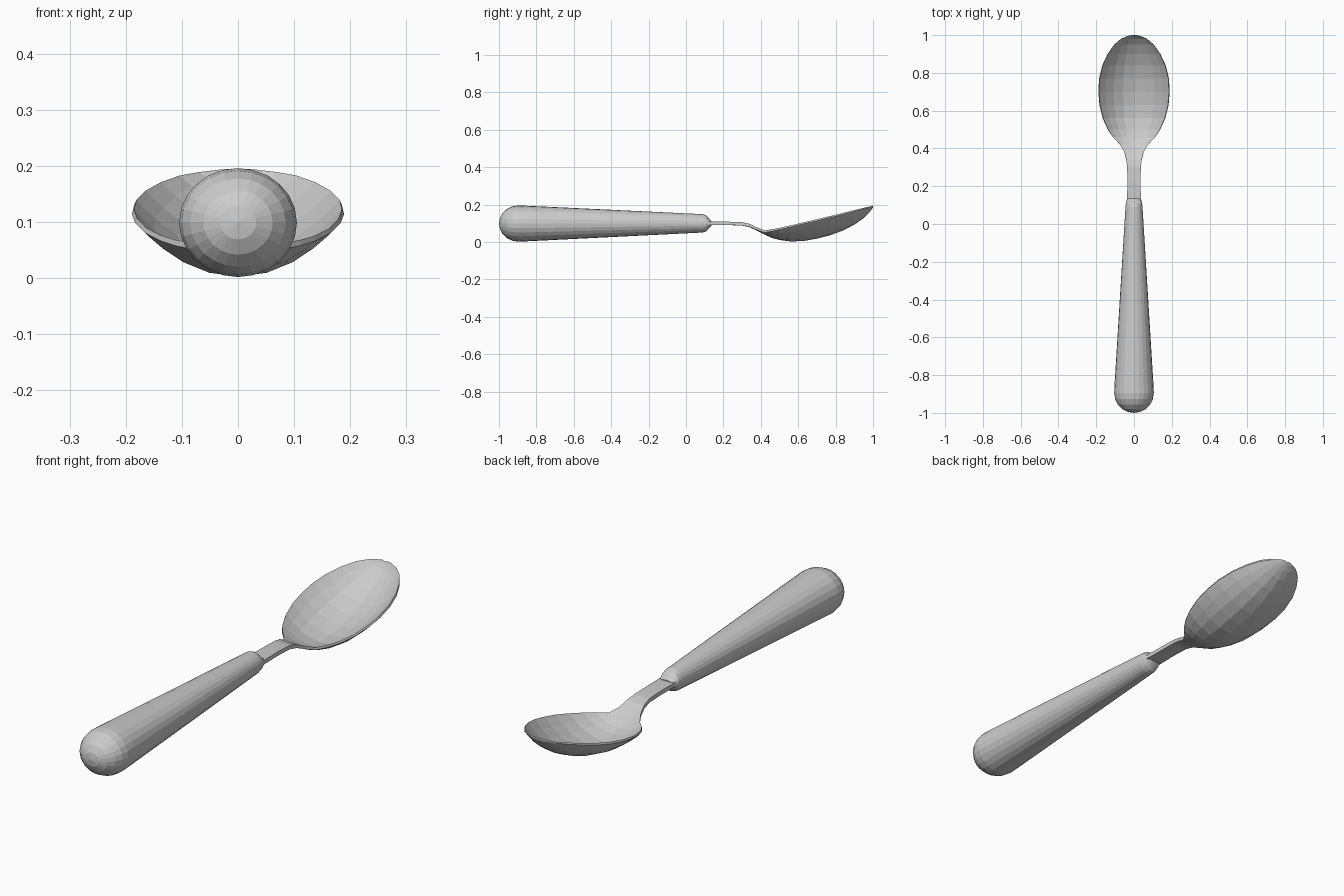
import bpy, bmesh, math


def finish(name, bm):
    bmesh.ops.recalc_face_normals(bm, faces=bm.faces)
    mesh = bpy.data.meshes.new(name)
    bm.to_mesh(mesh)
    bm.free()
    obj = bpy.data.objects.new(name, mesh)
    bpy.context.collection.objects.link(obj)
    return obj


def bridge(bm, rows, closed):
    for a, b in zip(rows, rows[1:]):
        n = len(a)
        for i in range(n if closed else n - 1):
            j = (i + 1) % n
            bm.faces.new((a[i], a[j], b[j], b[i]))


# Handle: tapered oval grip with a domed butt and a chamfered front end
# Each station: y, x radius, z radius, centre z
stations = []
for k in range(1, 6):
    a = math.radians(18 * k)
    stations.append((-0.895 - 0.105 * math.cos(a), 0.105 * math.sin(a), 0.097 * math.sin(a), 0.099))
stations += [(-0.85, 0.103, 0.095, 0.099), (0.09, 0.045, 0.049, 0.100),
             (0.108, 0.043, 0.043, 0.100), (0.135, 0.036, 0.013, 0.100)]
SIDES = 24
bm = bmesh.new()
rings = [[bm.verts.new((rx * math.cos(2 * math.pi * i / SIDES), y,
                        cz + rz * math.sin(2 * math.pi * i / SIDES)))
          for i in range(SIDES)] for y, rx, rz, cz in stations]
bridge(bm, rings, True)
butt = bm.verts.new((0, -1.0, 0.099))
for i in range(SIDES):
    bm.faces.new((butt, rings[0][(i + 1) % SIDES], rings[0][i]))
bm.faces.new(rings[-1])
finish("handle", bm)

# Neck and bowl: one lofted plate, flat at the neck and dished at the bowl
# Each station: y, half width, rim z, underside z, thickness
plate = [
    (0.10, 0.037, 0.091, 0.091, 0.018), (0.22, 0.035, 0.091, 0.091, 0.018),
    (0.30, 0.036, 0.089, 0.088, 0.017), (0.34, 0.041, 0.081, 0.079, 0.016),
    (0.38, 0.051, 0.064, 0.060, 0.014), (0.42, 0.074, 0.050, 0.040, 0.012),
    (0.46, 0.112, 0.058, 0.022, 0.010), (0.50, 0.139, 0.067, 0.011, 0.009),
    (0.56, 0.166, 0.081, 0.003, 0.008), (0.63, 0.183, 0.098, 0.006, 0.008),
    (0.70, 0.189, 0.114, 0.018, 0.008), (0.77, 0.185, 0.131, 0.036, 0.008),
    (0.84, 0.168, 0.148, 0.062, 0.008), (0.90, 0.140, 0.163, 0.093, 0.008),
    (0.95, 0.105, 0.176, 0.128, 0.007), (0.98, 0.070, 0.183, 0.157, 0.006),
    (0.995, 0.036, 0.187, 0.177, 0.006), (1.0, 0.012, 0.189, 0.186, 0.006)]
ACROSS = 10
bm = bmesh.new()
loops = []
for y, w, rim, low, thick in plate:
    under, upper = [], []
    for i in range(ACROSS + 1):
        t = math.sin(math.pi / 2 * (2 * i / ACROSS - 1))
        z = low + (rim - low) * abs(t) ** 2.1
        under.append(bm.verts.new((w * t, y, z)))
        # the inner skin is inset sideways so the wall keeps its thickness
        inset = 1 - 0.02 * min(1, (rim - low) / 0.08)
        upper.append(bm.verts.new((w * t * inset, y, z + thick)))
    loops.append(under + upper[::-1])
bridge(bm, loops, True)
bm.faces.new(loops[0])
bm.faces.new(loops[-1])
finish("neck_and_bowl", bm)
